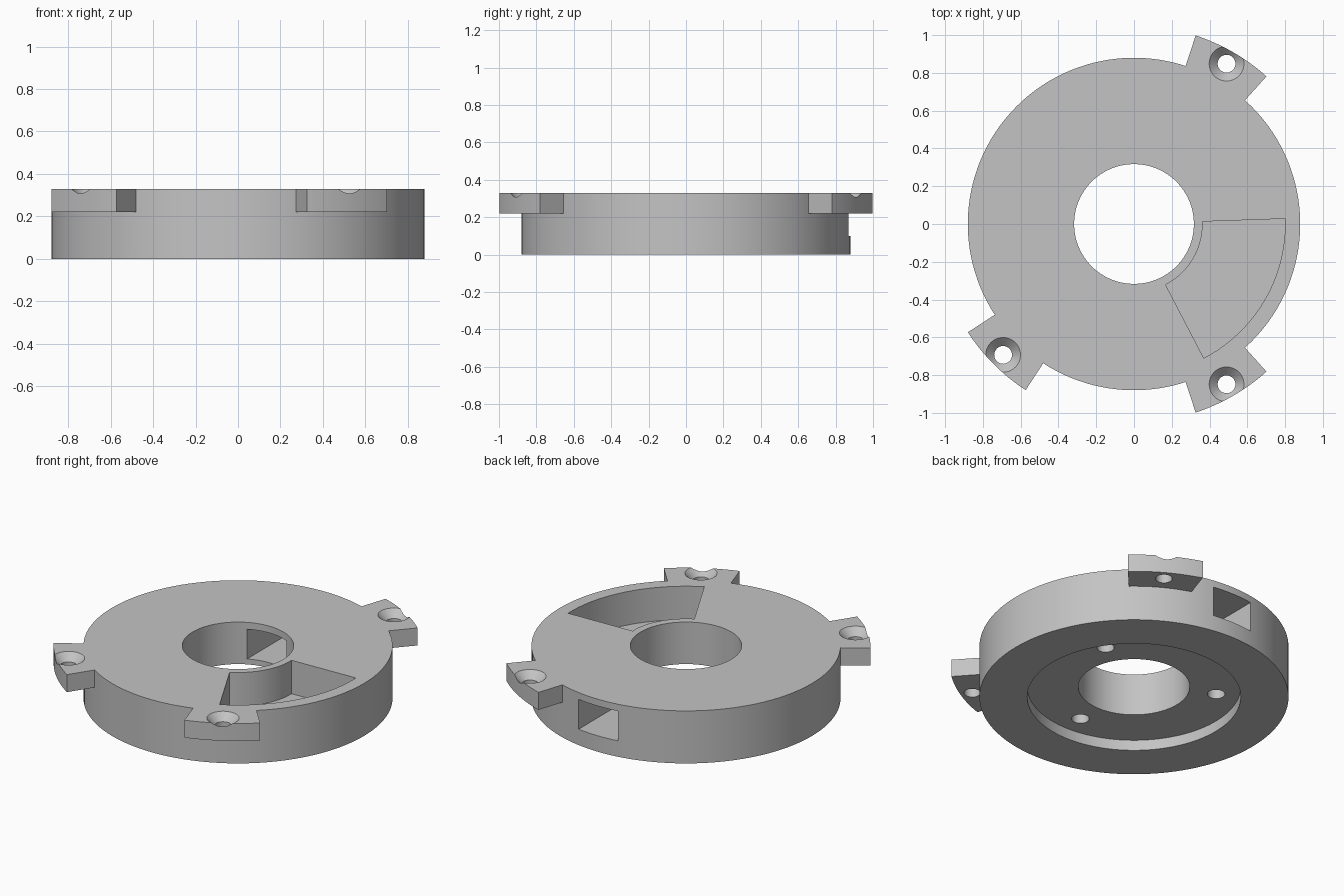
import bpy, bmesh
from math import sin, cos, pi, radians

if "Cube" in bpy.data.objects:
    bpy.data.objects.remove(bpy.data.objects["Cube"])

SEG = 128
grey = bpy.data.materials.new("plain_grey")
grey.diffuse_color = (0.55, 0.55, 0.55, 1)
grey.use_nodes = True
grey.node_tree.nodes["Principled BSDF"].inputs["Base Color"].default_value = grey.diffuse_color


def make(name, bm):
    bmesh.ops.recalc_face_normals(bm, faces=bm.faces)
    me = bpy.data.meshes.new(name)
    bm.to_mesh(me)
    bm.free()
    me.materials.append(grey)
    ob = bpy.data.objects.new(name, me)
    bpy.context.collection.objects.link(ob)
    return ob


def prism(name, outline, z0, z1):
    bm = bmesh.new()
    face = bm.faces.new([bm.verts.new((x, y, z0)) for x, y in outline])
    ext = bmesh.ops.extrude_face_region(bm, geom=[face])["geom"]
    for v in ext:
        if isinstance(v, bmesh.types.BMVert):
            v.co.z = z1
    return make(name, bm)


def cone(name, x, y, r0, r1, z0, z1, seg=48):
    bm = bmesh.new()
    bmesh.ops.create_cone(bm, cap_ends=True, segments=seg,
                          radius1=r0, radius2=r1, depth=z1 - z0)
    bmesh.ops.translate(bm, verts=bm.verts, vec=(x, y, (z0 + z1) / 2))
    return make(name, bm)


def arc(r, a0, a1, n):
    angles = [radians(a0 + (a1 - a0) * i / n) for i in range(n + 1)]
    return [(r * cos(a), r * sin(a)) for a in angles]


def sector(name, r0, r1, a0, a1, z0, z1, n=24):
    return prism(name, arc(r0, a0, a1, n) + arc(r1, a1, a0, n), z0, z1)


def combine(base, tool, operation):
    mod = base.modifiers.new("combine", "BOOLEAN")
    mod.operation, mod.solver, mod.object = operation, "EXACT", tool
    bpy.context.view_layer.objects.active = base
    bpy.ops.object.modifier_apply(modifier=mod.name)
    bpy.data.objects.remove(tool)


# Round body
body = cone("ring_body", 0, 0, 0.88, 0.88, 0, 0.33, SEG)

# Three mounting tabs
tabs = (60, -60, 225)
for a in tabs:
    combine(body, sector("tab", 0.80, 1.05, a - 11.9, a + 11.9, 0.22, 0.33), "UNION")

# Central bore and underside recess
combine(body, cone("bore", 0, 0, 0.317, 0.317, -0.1, 0.5, SEG), "DIFFERENCE")
combine(body, cone("recess", 0, 0, 0.608, 0.608, -0.1, 0.066, SEG), "DIFFERENCE")

# Countersunk screw holes in the tabs
for a in tabs:
    x, y = 0.98 * cos(radians(a)), 0.98 * sin(radians(a))
    combine(body, cone("hole", x, y, 0.047, 0.047, 0.1, 0.5), "DIFFERENCE")
    combine(body, cone("sink", x, y, 0.040, 0.102, 0.278, 0.340), "DIFFERENCE")

# Wedge pocket in the top
combine(body, sector("pocket", 0.363, 0.80, -62.5, 2, 0.12, 0.5, 48), "DIFFERENCE")

# Rectangular channel from the outer wall to the bore
combine(body, prism("channel", [(-0.137, 0.1), (0.137, 0.1), (0.137, 1.0), (-0.137, 1.0)],
                    0.10, 0.287), "DIFFERENCE")

# Blind holes in the recess
for a in (30, 150, 270):
    x, y = 0.475 * cos(radians(a)), 0.475 * sin(radians(a))
    combine(body, cone("blind_hole", x, y, 0.05, 0.05, 0.03, 0.22), "DIFFERENCE")

# Smooth round walls, crisp edges
bpy.ops.object.select_all(action="DESELECT")
body.select_set(True)
bpy.context.view_layer.objects.active = body
bpy.ops.object.shade_smooth_by_angle(angle=radians(25))
